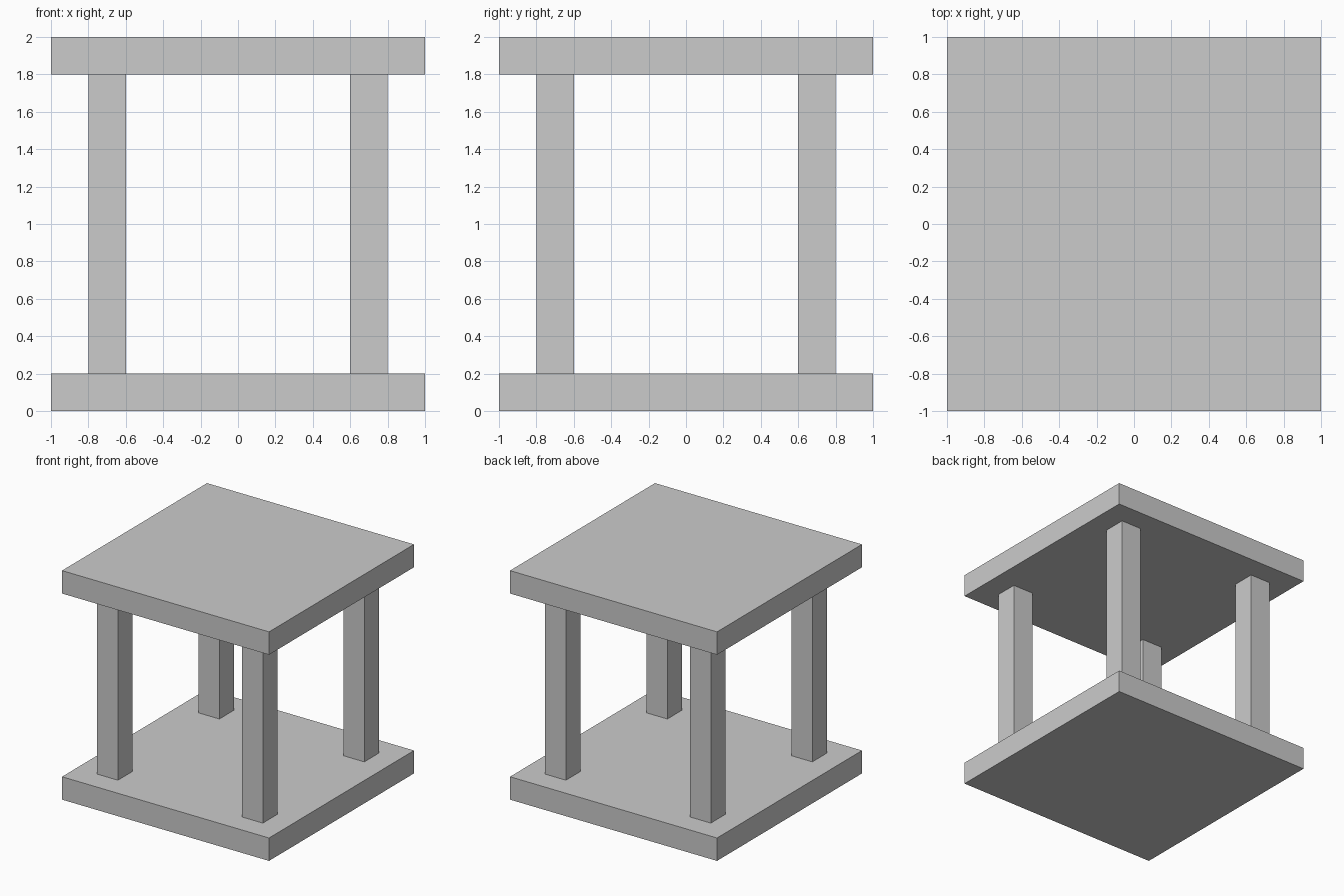
import bpy

if "Cube" in bpy.data.objects:
    bpy.data.objects.remove(bpy.data.objects["Cube"])


def box(name, lo, hi):
    """Axis-aligned box between two corners."""
    centre = [(a + b) / 2 for a, b in zip(lo, hi)]
    bpy.ops.mesh.primitive_cube_add(size=1, location=centre)
    obj = bpy.context.object
    obj.name = name
    obj.scale = [b - a for a, b in zip(lo, hi)]
    bpy.ops.object.transform_apply(location=False, rotation=False, scale=True)
    return obj


# Square slabs at the bottom and top
box("base_slab", (-1, -1, 0), (1, 1, 0.2))
box("top_slab", (-1, -1, 1.8), (1, 1, 2))

# Four square posts standing between the slabs
for side, x in (("left", -0.7), ("right", 0.7)):
    for end, y in (("front", -0.7), ("back", 0.7)):
        box(f"{end}_{side}_post", (x - 0.1, y - 0.1, 0.2), (x + 0.1, y + 0.1, 1.8))
